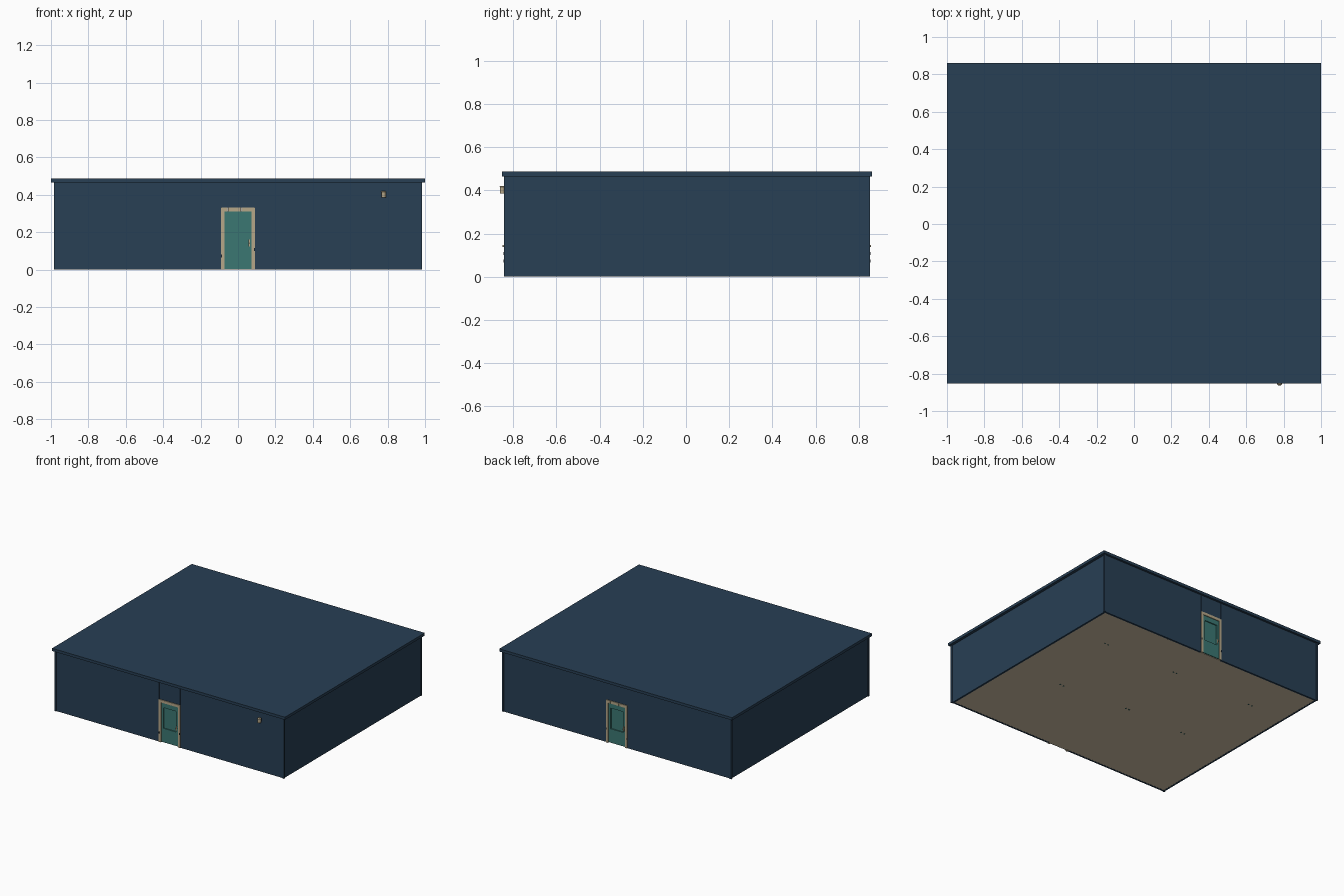
import bpy, math

if "Cube" in bpy.data.objects:
    bpy.data.objects.remove(bpy.data.objects["Cube"])

def mat(name, r, g, b):
    m = bpy.data.materials.new(name)
    m.diffuse_color = (r, g, b, 1)
    m.use_nodes = True
    m.node_tree.nodes["Principled BSDF"].inputs["Base Color"].default_value = m.diffuse_color
    return m

NAVY = mat("navy wall", .021, .050, .089)
TEAL = mat("teal door", .044, .185, .170)
DTEAL = mat("dark teal", .030, .120, .112)
TAN = mat("tan frame", .47, .39, .25)
BROWN = mat("pale floor", .66, .55, .39)
DARK = mat("dark metal", .012, .018, .025)

def box(name, x0, x1, y0, y1, z0, z1, m):
    bpy.ops.mesh.primitive_cube_add(size=1, location=((x0+x1)/2, (y0+y1)/2, (z0+z1)/2))
    o = bpy.context.object
    o.name = name
    o.scale = (abs(x1-x0), abs(y1-y0), z1-z0)
    bpy.ops.object.transform_apply(location=False, rotation=False, scale=True)
    o.data.materials.append(m)
    return o

def cyl(name, r, depth, loc, m, rot=(0, 0, 0), r2=None, n=12):
    bpy.ops.mesh.primitive_cone_add(vertices=n, radius1=r, radius2=r if r2 is None else r2,
                                    depth=depth, location=loc, rotation=rot)
    o = bpy.context.object
    o.name = name
    o.data.materials.append(m)
    return o

F, B = -.843, .852          # front and back wall faces
W, H, T = .985, .465, .02   # half width, wall height, wall thickness
R = .006                    # wall recess behind the posts

# shell: floor, roof, side walls, corner posts
box("floor", -.972, .972, F+.013, B-.013, .001, .01, BROWN)
box("roof", -1, 1, -.852, .862, H, .486, NAVY)
for s, side in ((-1, "left"), (1, "right")):
    box(side+"_wall", s*(W-R), s*(W-T), F+.012, B-.012, 0, H, NAVY)
    for y, d in ((F, 1), (B, -1)):
        box(side+"_corner_post", s*W, s*(W-.014), y, y+d*.014, 0, H, NAVY)

# front and back: wall halves, lintel, framed door
for y, d, side in ((F, 1, "front"), (B, -1, "back")):
    def part(name, x0, x1, e0, e1, z0, z1, m):
        # e = depth inward from the wall face
        return box(side+"_"+name, x0, x1, y+d*e0, y+d*e1, z0, z1, m)
    for s in (-1, 1):
        part("wall", s*(W-.012), s*.092, R, T, 0, H, NAVY)
        part("door_jamb", s*.091, s*.073, 0, T, 0, .31, TAN)
        z = .065 if s < 0 else .1
        part("hinge", s*.091, s*.086, -.002, .001, z, z+.015, DARK)
        # shadow gap beside the lintel
        part("lintel_seam", s*.092, s*.089, .014, T, .33, H, NAVY)
    part("lintel", -.089, .089, R, T, .331, H, NAVY)
    for i in range(5):       # head of the frame in short blocks
        x = -.091 + i*.0364
        part("frame_block", x, x+.0355, 0, T, .31, .331, TAN)
    # door with stiles and rails around a sunken panel
    part("door_panel", -.055, .055, .014, .018, .112, .272, TEAL)
    for s in (-1, 1):
        part("door_stile", s*.073, s*.055, .006, .018, .004, .31, TEAL)
    part("door_top_rail", -.055, .055, .006, .018, .272, .31, TEAL)
    part("door_bottom_rail", -.055, .055, .006, .018, .004, .112, TEAL)
    hx = .06*d
    part("handle_plate", hx-.004, hx+.004, .002, .006, .125, .16, TAN)
    cyl(side+"_door_knob", .005, .009, (hx, y-d*.001, .142), TAN, (math.pi/2, 0, 0))

# wall lamp
box("lamp_bracket", .768, .788, F-.003, F+R+.002, .39, .418, DARK)
cyl("lamp_glass", .012, .028, (.778, -.850, .402), TAN)
cyl("lamp_cap", .014, .006, (.778, -.850, .418), TAN, r2=.008)
cyl("lamp_base", .012, .005, (.778, -.850, .387), TAN)

# small feet showing through the floor
for x, y in ((.67, .5), (.04, .5), (-.66, .49), (.54, -.15), (-.03, -.11), (-.55, -.12)):
    for s in (-1, 1):
        box("floor_foot", x+s*.015-.006, x+s*.015+.006, y-.005, y+.005, 0, .012, DTEAL)
